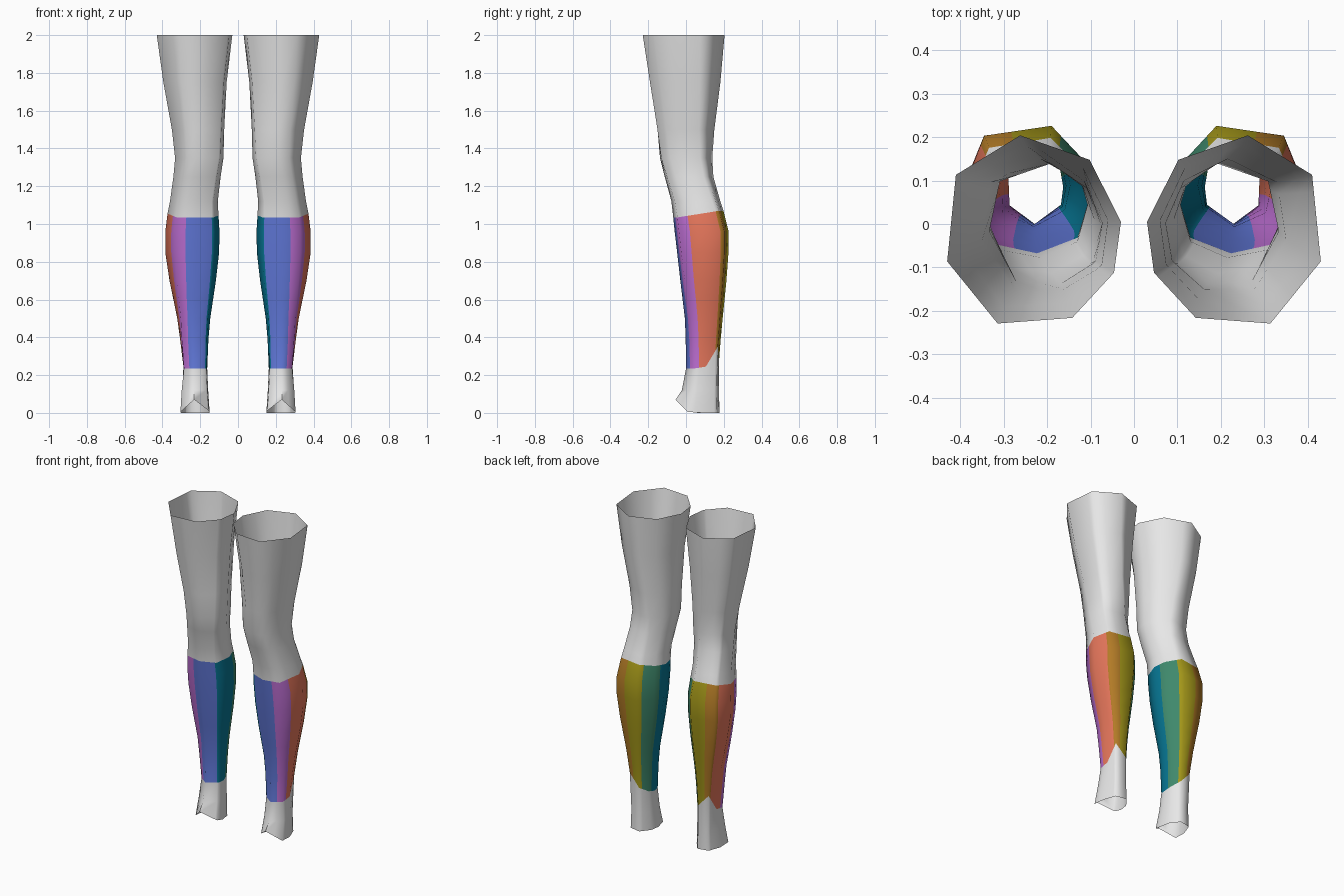
import bpy
import math

cube = bpy.data.objects.get("Cube")
if cube:
    bpy.data.objects.remove(cube, do_unlink=True)

# Flat colours: one per column around the calf, plus the plain grey
COLOURS = [
    ("blue", (0.12, 0.19, 0.70)), ("purple", (0.52, 0.16, 0.66)),
    ("salmon", (0.82, 0.19, 0.11)), ("brown", (0.45, 0.20, 0.02)),
    ("olive", (0.37, 0.31, 0.01)), ("green", (0.05, 0.25, 0.15)),
    ("teal", (0.002, 0.18, 0.29)), ("light_grey", (0.8, 0.8, 0.8)),
]
GREY = 7
COLUMN_COLOUR = [0, 1, 2, 3, 4, 5, 6, 6]


def make_material(name, rgb):
    mat = bpy.data.materials.new(name)
    mat.use_nodes = True
    mat.diffuse_color = (*rgb, 1)
    bsdf = mat.node_tree.nodes["Principled BSDF"]
    bsdf.inputs["Base Color"].default_value = (*rgb, 1)
    bsdf.inputs["Roughness"].default_value = 0.8
    return mat


materials = [make_material(n, c) for n, c in COLOURS]

# Eight-sided cross-sections in a unit box, starting at the front corner
# and running round by the outer side and the back to the inner side
SHAPES = [
    [(.53, 0), (1, .28), (.98, .62), (.80, .94),
     (.35, 1), (.06, .75), (0, .5), (.03, .28)],       # ankle
    [(.44, 0), (.81, .08), (1, .56), (.86, .92),
     (.32, 1), (.07, .73), (0, .46), (.1, .13)],       # calf
    [(.28, .03), (.71, 0), (1, .33), (.95, .79),
     (.58, 1), (.18, .87), (0, .54), (.04, .27)],      # thigh
]

# Height, x range, y range, and which cross-section (fractions blend)
PROFILE = [
    (0.00, .150, .305, -.055, .178, 0),
    (0.07, .152, .303, -.055, .177, 0),
    (0.12, .158, .298, -.022, .174, 0),
    (0.235, .163, .290, .000, .172, .15),
    (0.35, .160, .303, .000, .180, .3),
    (0.50, .147, .323, -.006, .194, .6),
    (0.70, .117, .363, -.030, .214, .9),
    (0.85, .100, .385, -.047, .225, 1),
    (0.96, .098, .385, -.060, .226, 1),
    (1.04, .103, .376, -.068, .208, 1),
    (1.12, .107, .360, -.078, .182, 1.1),
    (1.25, .092, .342, -.115, .145, 1.3),
    (1.35, .077, .333, -.142, .139, 1.5),
    (1.50, .073, .350, -.157, .150, 1.75),
    (1.75, .060, .395, -.192, .182, 1.95),
    (2.00, .030, .430, -.229, .204, 2),
]

# Where each colour ends along the side to the next corner
SPLIT = [.5, .42, .8, .4, .3, .5, .5, .12]
SPLIT[7] = .1
SPLIT[0] = .5


def corner(i, z):
    """Position of corner i of the leg at height z."""
    z = min(max(z, 0), 2)
    k = next(k for k in range(len(PROFILE) - 1) if z <= PROFILE[k + 1][0])
    a, b = PROFILE[k], PROFILE[k + 1]
    t = (z - a[0]) / (b[0] - a[0])
    x0, x1, y0, y1, s = [p + (q - p) * t for p, q in zip(a[1:], b[1:])]
    n = min(int(s), 1)
    (u0, v0), (u1, v1) = SHAPES[n][i], SHAPES[n + 1][i]
    u, v = u0 + (u1 - u0) * (s - n), v0 + (v1 - v0) * (s - n)
    return (x0 + (x1 - x0) * u, y0 + (y1 - y0) * v, z)


# Rows of edges: base height and the lift of each corner
FLAT = [0] * 8
HEM = [.07, .005, 0, 0, 0, 0, 0, .012]           # raised front notch
CALF_BOTTOM = [0, 0, .01, .115, .04, .01, 0, 0]  # peak at the outer back
CALF_TOP = [0, 0, .02, .035, .035, .02, .01, 0]
ROWS = [(0, HEM), (.12, FLAT), (.235, CALF_BOTTOM), (.39, FLAT), (.5, FLAT),
        (.6, FLAT), (.7, FLAT), (.85, FLAT), (.96, FLAT), (1.035, CALF_TOP),
        (1.12, FLAT), (1.25, FLAT), (1.35, FLAT), (1.5, FLAT), (1.75, FLAT),
        (2, FLAT)]
CALF_ROWS = range(2, 9)


def build_leg(name, side):
    verts, faces, slots = [], [], []
    for z, lift in ROWS:
        ring = [corner(i, z + lift[i]) for i in range(8)]
        for i in range(8):
            a, b, t = ring[i], ring[(i + 1) % 8], SPLIT[i]
            if i == 7:
                t = SPLIT[7]
            mid = tuple(p + (q - p) * t for p, q in zip(a, b))
            verts += [(side * p[0], p[1], p[2]) for p in (a, mid)]
    # Open tube: a quad between neighbouring rows and columns
    for r in range(len(ROWS) - 1):
        for c in range(16):
            d = (c + 1) % 16
            quad = [r * 16 + c, r * 16 + d, r * 16 + 16 + d, r * 16 + 16 + c]
            faces.append(quad if side > 0 else quad[::-1])
            colour = COLUMN_COLOUR[((c + 1) // 2) % 8]
            slots.append(colour if r in CALF_ROWS else GREY)
    mesh = bpy.data.meshes.new(name)
    mesh.from_pydata(verts, [], faces)
    for mat in materials:
        mesh.materials.append(mat)
    for poly, slot in zip(mesh.polygons, slots):
        poly.material_index = slot
    obj = bpy.data.objects.new(name, mesh)
    bpy.context.collection.objects.link(obj)
    bpy.ops.object.select_all(action="DESELECT")
    obj.select_set(True)
    bpy.context.view_layer.objects.active = obj
    bpy.ops.object.shade_smooth_by_angle(angle=math.radians(80))


build_leg("left_leg", 1)
build_leg("right_leg", -1)
